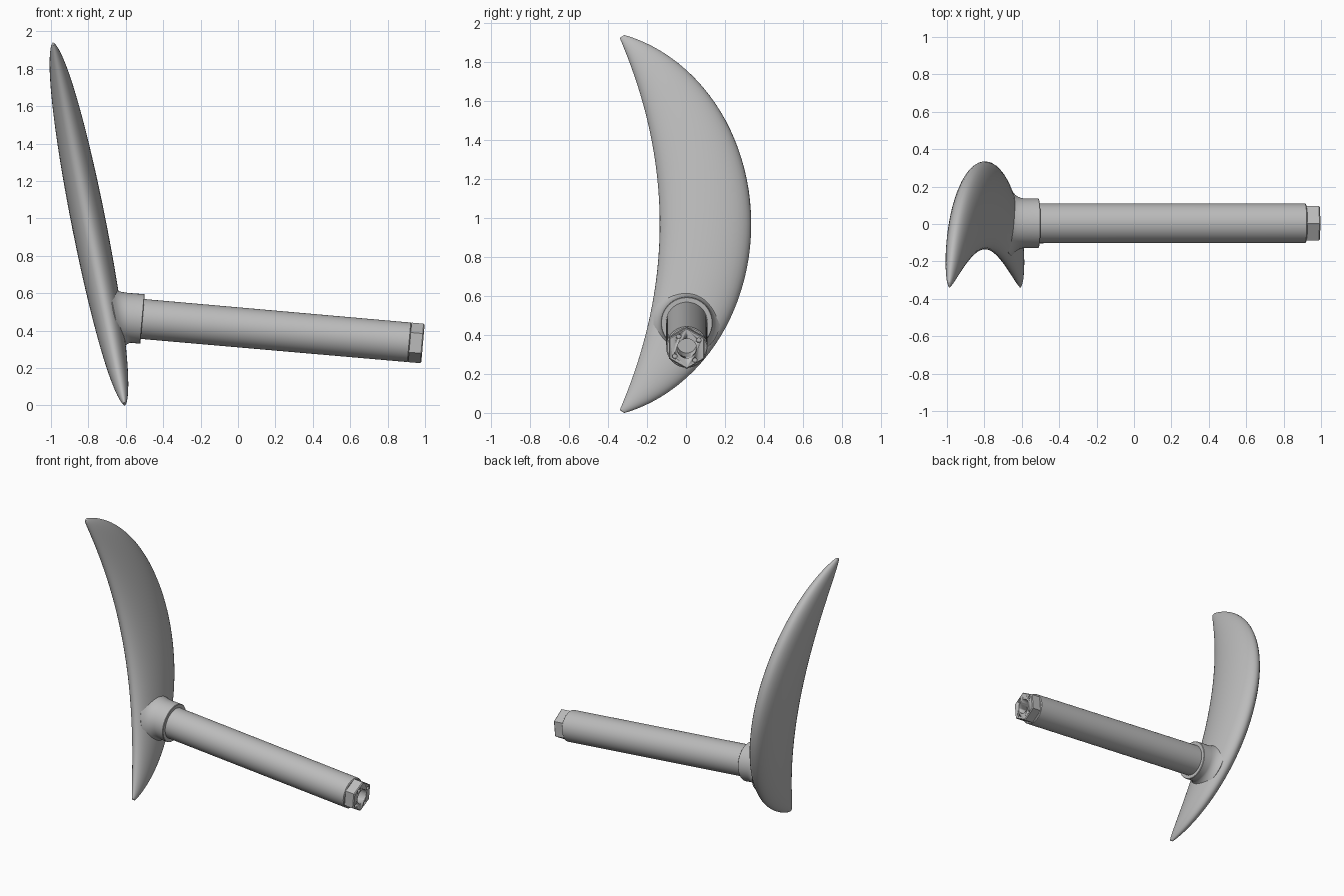
import bpy
import bmesh
from math import sin, cos, pi, radians, asin, sqrt
from mathutils import Matrix, Vector

if "Cube" in bpy.data.objects:
    bpy.data.objects.remove(bpy.data.objects["Cube"])

# Single plain grey material
grey = bpy.data.materials.new("plain grey")
grey.use_nodes = True
GREY = (0.5, 0.5, 0.5, 1)
grey.diffuse_color = GREY
grey.node_tree.nodes["Principled BSDF"].inputs["Base Color"].default_value = GREY

# Shaft frame: origin at the nut face, local z runs up the shaft to the blade
TILT = radians(5)
s, c = sin(TILT), cos(TILT)
FRAME = Matrix(((s, 0, -c, 0.989), (0, 1, 0, 0.004), (c, 0, s, 0.331), (0, 0, 0, 1)))


def loft(name, rings, matrix=Matrix(), angle=30):
    """Skin a list of equal point rings and cap both ends."""
    bm = bmesh.new()
    loops = [[bm.verts.new(p) for p in ring] for ring in rings]
    n = len(loops[0])
    for a, b in zip(loops, loops[1:]):
        for i in range(n):
            j = (i + 1) % n
            bm.faces.new((a[i], a[j], b[j], b[i]))
    bm.faces.new(loops[0][::-1])
    bm.faces.new(loops[-1])
    bmesh.ops.recalc_face_normals(bm, faces=bm.faces)
    mesh = bpy.data.meshes.new(name)
    bm.to_mesh(mesh)
    bm.free()
    mesh.materials.append(grey)
    ob = bpy.data.objects.new(name, mesh)
    ob.matrix_world = matrix
    bpy.context.collection.objects.link(ob)
    bpy.ops.object.select_all(action="DESELECT")
    ob.select_set(True)
    bpy.context.view_layer.objects.active = ob
    bpy.ops.object.shade_smooth_by_angle(angle=radians(angle))
    return ob


def turned(name, profile, sides=64, centre=(0, 0)):
    """Rings of (radius, distance, skew) about the shaft axis."""
    rings = []
    for r, d, skew in profile:
        ring = []
        for i in range(sides):
            a = 2 * pi * i / sides
            x, y = r * cos(a), r * sin(a)
            ring.append((x + centre[0], y + centre[1], d + skew * x))
        rings.append(ring)
    return loft(name, rings, FRAME)


# Crescent blade: elliptical sections between the inner and outer edges
def blade_section(u, sides=40):
    si = 0.955 * u
    inner = Vector((-0.797 - 0.198 * si, -0.135 - 0.225 * si * si, 0.97 + si))
    t = asin(0.97) * u
    so = sin(t)
    outer = Vector((-0.797 - 0.198 * so, -0.525 + 0.86 * cos(t), 0.97 + so))
    half = (outer - inner) / 2
    mid = (outer + inner) / 2
    thick = Vector((0.98, 0, 0.195)) * (0.087 * max(0, 1 - u * u) ** 0.7 + 0.005)
    return [mid + half * cos(a) + thick * sin(a)
            for a in (2 * pi * i / sides for i in range(sides))]


STEPS = 72
loft("blade", [blade_section(-cos(pi * k / STEPS)) for k in range(STEPS + 1)], angle=60)

# Collar flaring into the blade face
turned("collar", [(0.13, 1.505, 0), (0.133, 1.508, 0), (0.132, 1.575, 0.15),
                  (0.135, 1.598, 0.25), (0.142, 1.617, 0.29), (0.154, 1.635, 0.29),
                  (0.172, 1.652, 0.29), (0.14, 1.69, 0.29)])

# Round shaft and hexagonal end nut
shaft = turned("shaft", [(0.1, 0.07, 0), (0.106, 0.075, 0), (0.107, 1.6, 0)])
nut = turned("end_nut", [(0.1, 0, 0), (0.106, 0.006, 0), (0.106, 0.072, 0)], sides=6)


# Bore and four pin holes
def drill(targets, name, radius, depth, centre=(0, 0)):
    cutter = turned(name, [(radius, -0.02, 0), (radius, depth, 0)], 32, centre)
    cutter.hide_render = True
    cutter.hide_set(True)
    for ob in targets:
        mod = ob.modifiers.new(name, "BOOLEAN")
        mod.operation = "DIFFERENCE"
        mod.solver = "EXACT"
        mod.object = cutter


drill((shaft, nut), "bore_cutter", 0.05, 0.3)
for k in range(4):
    a = radians(34 + 90 * k)
    drill((nut,), "pin_hole_cutter", 0.012, 0.03, (0.074 * sin(a), 0.074 * cos(a)))
